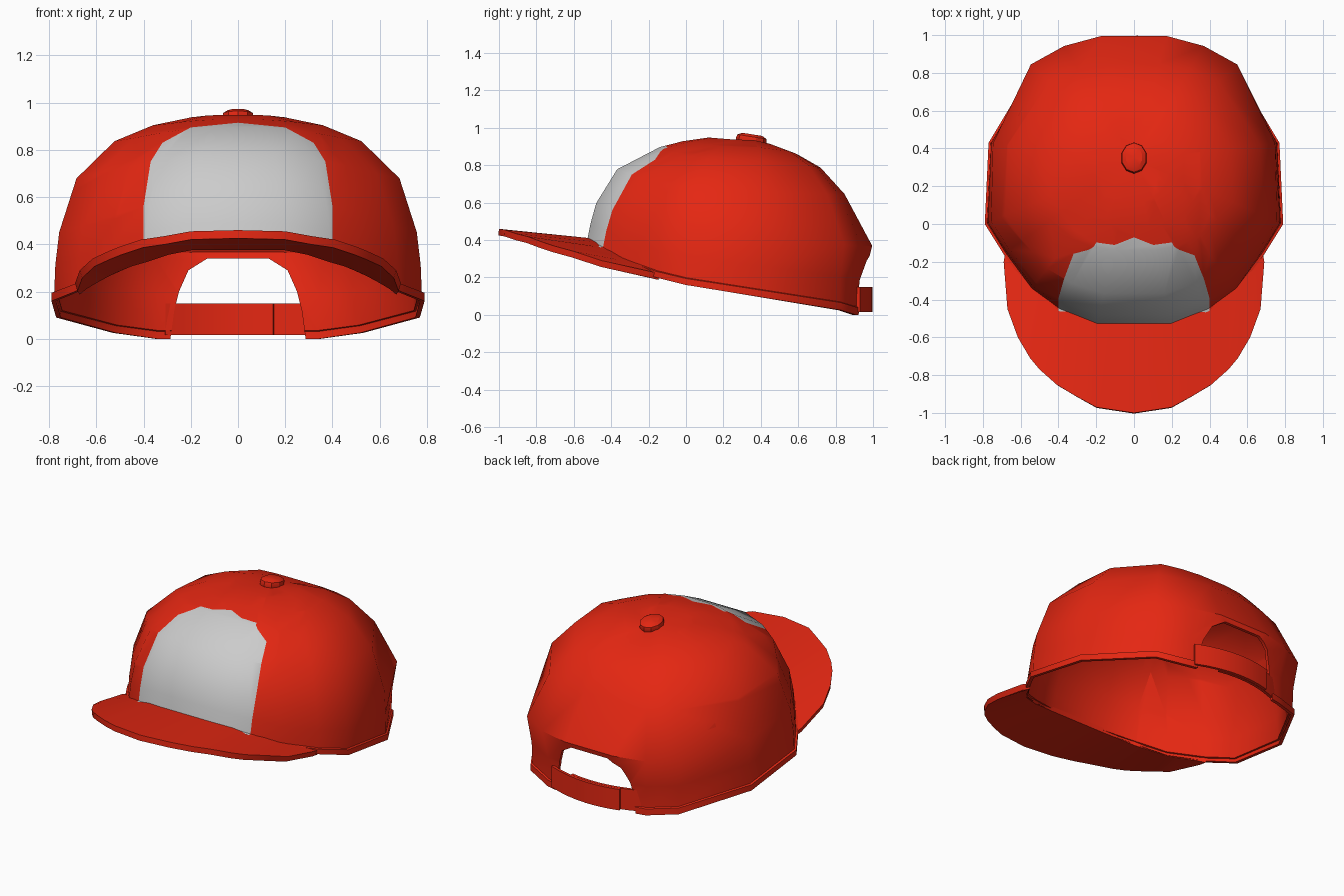
import bpy, bmesh, math
from mathutils import Vector

if "Cube" in bpy.data.objects:
    bpy.data.objects.remove(bpy.data.objects["Cube"])


def make_material(name, colour):
    mat = bpy.data.materials.new(name)
    mat.use_nodes = True
    mat.diffuse_color = colour
    mat.node_tree.nodes["Principled BSDF"].inputs["Base Color"].default_value = colour
    return mat


RED = make_material("red cloth", (0.78, 0.02, 0.006, 1))
GREY = make_material("light grey cloth", (0.6, 0.6, 0.6, 1))


def mirrored(half):
    """Extend a +x half list, ordered from the front, to a full loop."""
    return half + [(-p[0], *p[1:]) for p in reversed(half) if p[0] > 0]


def loft(rows, closed=True):
    """Skin a list of point rows; a single-point last row closes as a fan."""
    bm = bmesh.new()
    grid = [[bm.verts.new(p) for p in row] for row in rows]
    for a, b in zip(grid, grid[1:]):
        n = len(a)
        for i in range(n if closed else n - 1):
            j = (i + 1) % n
            bm.faces.new((a[i], a[j], b[0]) if len(b) == 1 else (a[i], a[j], b[j], b[i]))
    bmesh.ops.recalc_face_normals(bm, faces=bm.faces)
    return bm


def finish(bm, name, mats=(RED,)):
    mesh = bpy.data.meshes.new(name)
    bm.to_mesh(mesh)
    bm.free()
    for m in mats:
        mesh.materials.append(m)
    obj = bpy.data.objects.new(name, mesh)
    bpy.context.collection.objects.link(obj)
    return obj


def activate(obj):
    bpy.ops.object.select_all(action='DESELECT')
    obj.select_set(True)
    bpy.context.view_layer.objects.active = obj


def solidify(obj, thickness, offset=-1):
    mod = obj.modifiers.new("thickness", 'SOLIDIFY')
    mod.thickness, mod.offset = thickness, offset
    return mod


def bake_and_smooth(obj, angle=40):
    activate(obj)
    for mod in list(obj.modifiers):
        bpy.ops.object.modifier_apply(modifier=mod.name)
    bpy.ops.object.shade_smooth_by_angle(angle=math.radians(angle))


# Crown: tilted rim lofted to the apex with front, side and back profiles
rim = mirrored([(0.2, -0.54, 0.38), (0.4, -0.46, 0.335), (0.55, -0.35, 0.27),
                (0.69, -0.16, 0.2), (0.79, 0, 0.16), (0.77, 0.43, 0.09),
                (0.53, 0.83, 0.025), (0.35, 0.91, 0), (0.16, 0.95, 0)])
APEX = Vector((0, 0.34, 0.925))
# each row holds (spread, height) for front, side, back
profiles = [((1, 0),) * 3, ((1, 0.045),) * 3, ((0.985, 0.05),) * 3,
            ((0.965, 0.2), (0.98, 0.2), (1.0, 0.2)),
            ((0.93, 0.4), (0.96, 0.38), (1.08, 0.4)),
            ((0.8, 0.735), (0.87, 0.675), (0.83, 0.7)),
            ((0.535, 0.955), (0.67, 0.88), (0.62, 0.85)),
            ((0.4, 1.01), (0.46, 0.97), (0.42, 0.925)),
            ((0.25, 1.045), (0.25, 1.015), (0.2, 0.97))]


def crown_point(base, row):
    d = Vector((base[0], base[1] - 0.2)).normalized()
    w = d.y ** 2
    end = row[0] if d.y < 0 else row[2]
    f, g = (end[k] * w + row[1][k] * (1 - w) for k in (0, 1))
    return (base[0] * f, APEX.y + (base[1] - APEX.y) * f,
            base[2] + (APEX.z - base[2]) * g)


bm = loft([[crown_point(b, row) for b in rim] for row in profiles] + [[APEX]])

# Front panel: cut its convex outline into the crown and colour the inside
half = [(0.4, 0.2), (0.4, 0.56), (0.37, 0.75), (0.32, 0.83), (0.2, 0.895), (0, 0.915)]
outline = half + [(-x, z) for x, z in reversed(half[:-1])]
planes = []
for (x0, z0), (x1, z1) in zip(outline, outline[1:]):
    planes.append((Vector((x0, 0, z0)), Vector((z1 - z0, 0, x0 - x1)).normalized()))


def panel_faces(count):
    result = []
    for f in bm.faces:
        c = f.calc_center_median()
        if c.y < 0.3 and all((c - p).dot(n) < 0 for p, n in planes[:count]):
            result.append(f)
    return result


for i, (point, normal) in enumerate(planes):
    faces = panel_faces(i)
    edges = {e for f in faces for e in f.edges}
    verts = {v for f in faces for v in f.verts}
    bmesh.ops.bisect_plane(bm, geom=faces + list(edges) + list(verts),
                           plane_co=point, plane_no=normal, dist=0.0001)
for f in bm.faces:
    f.material_index = 1
for f in panel_faces(len(planes)):
    f.material_index = 0
crown = finish(bm, "crown", (GREY, RED))
shell = solidify(crown, 0.02)
shell.material_offset = shell.material_offset_rim = 1

# Rear arch opening
arch = mirrored([(0.13, 0.34), (0.21, 0.29), (0.25, 0.2), (0.27, 0.12), (0.3, -0.1)])
bm = loft([[(x, y, z) for x, z in arch] for y in (0.6, 1.2)])
bmesh.ops.holes_fill(bm, edges=bm.edges)
bmesh.ops.recalc_face_normals(bm, faces=bm.faces)
cutter = finish(bm, "arch_cutter")
cutter.hide_render = True
cut = crown.modifiers.new("opening", 'BOOLEAN')
cut.object, cut.operation, cut.solver = cutter, 'DIFFERENCE', 'EXACT'
bake_and_smooth(crown)
bpy.data.objects.remove(cutter)

# Brim: outer edge skinned to a line tucked just inside the crown
outer = [(0, -1.0, 0.46), (0.2, -0.97, 0.455), (0.31, -0.91, 0.435), (0.41, -0.85, 0.42),
         (0.5, -0.77, 0.39), (0.55, -0.71, 0.37), (0.615, -0.6, 0.34),
         (0.67, -0.45, 0.29), (0.69, -0.2, 0.235)]
inner = [(0, -0.51, 0.41), (0.2, -0.51, 0.41), (0.3, -0.48, 0.39), (0.39, -0.44, 0.36),
         (0.46, -0.4, 0.34), (0.53, -0.35, 0.31), (0.59, -0.28, 0.28),
         (0.65, -0.19, 0.245), (0.68, -0.14, 0.22)]


def full_width(points):
    return [(-x, y, z) for x, y, z in reversed(points[1:])] + points


bm = loft([full_width(outer), full_width(inner)], closed=False)
if sum(f.normal.z for f in bm.faces) < 0:
    bmesh.ops.reverse_faces(bm, faces=bm.faces)
brim = finish(bm, "brim")
solidify(brim, 0.035)
bake_and_smooth(brim)


# Strap: two overlapping curved bands across the opening
def strap(name, x0, x1, bow):
    steps = 7
    xs = [x0 + (x1 - x0) * i / steps for i in range(steps + 1)]
    rows = [[(x, bow - 0.7 * x * x, z) for x in xs] for z in (0.015, 0.15)]
    obj = finish(loft(rows, closed=False), name)
    solidify(obj, 0.018, 0)
    bake_and_smooth(obj)


strap("inner_strap", -0.31, 0.15, 0.968)
strap("outer_strap", 0.31, -0.2, 0.988)

# Top button: small faceted cap, tipped to the back
rows = []
for r, z in ((0.9, 0), (1, 0.025), (0.95, 0.045), (0.65, 0.058)):
    angles = [math.tau * (i + 0.5) / 10 for i in range(10)]
    rows.append([(0.07 * r * math.cos(a), 0.083 * r * math.sin(a), z) for a in angles])
button = finish(loft(rows + [[(0, 0, 0.058)]]), "top_button")
button.location = (0, 0.345, 0.908)
button.rotation_euler.x = math.radians(-9)
bake_and_smooth(button, 30)
